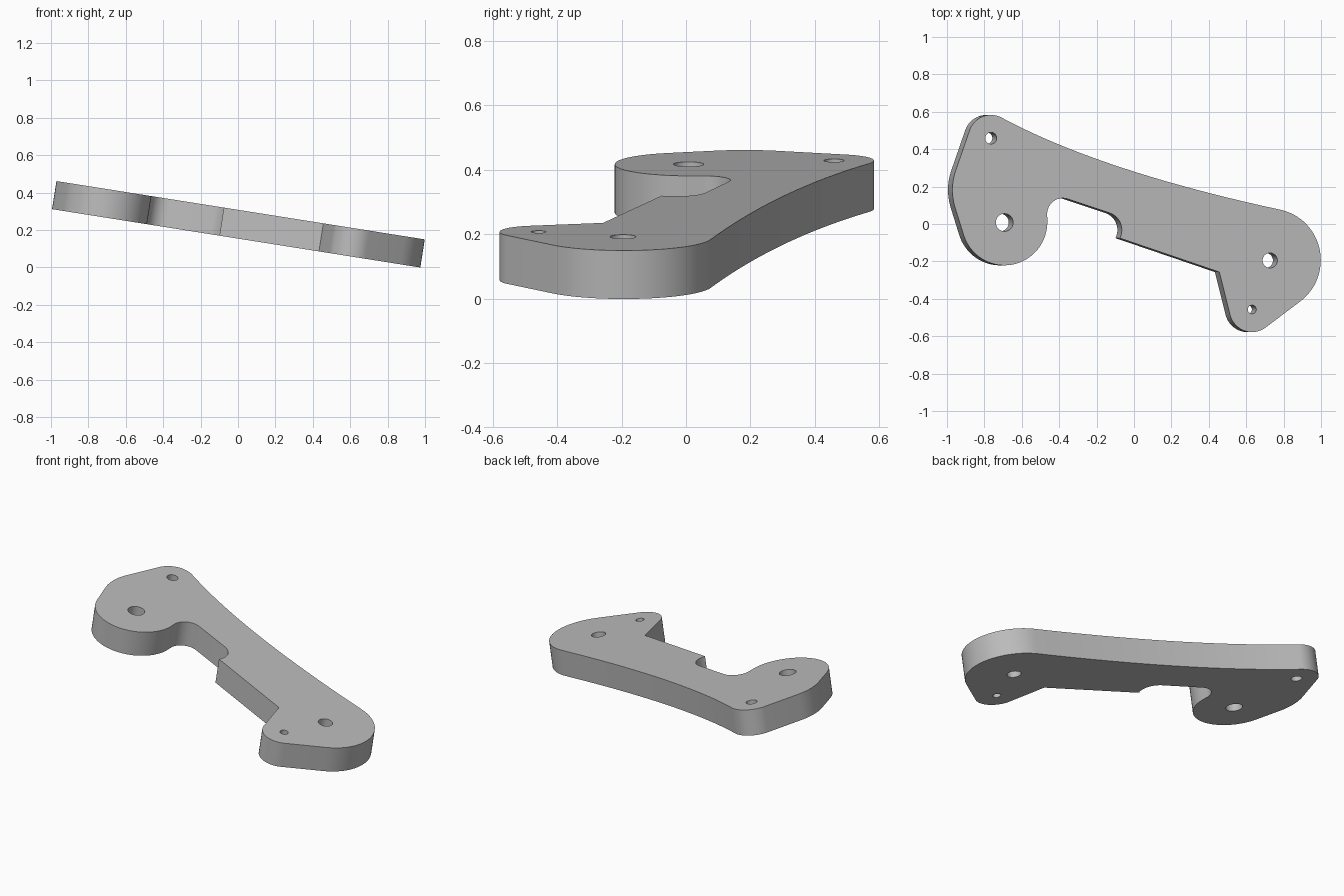
import bpy, bmesh
from math import radians, cos, sin, ceil
from mathutils import Vector

if "Cube" in bpy.data.objects:
    bpy.data.objects.remove(bpy.data.objects["Cube"])

THICKNESS = 0.152
TILT = radians(9)


def arc(x, y, r, start, end):
    """Points on a circular arc between two angles in degrees."""
    n = max(4, ceil(abs(end - start) / 5))
    angles = [radians(start + (end - start) * i / n) for i in range(n + 1)]
    return [Vector((x + r * cos(a), y + r * sin(a))) for a in angles]


def sweep(a, b, c, n=20):
    """Inner points of a quadratic curve from a to c, pulled towards b."""
    ts = [i / n for i in range(1, n)]
    return [a * (1 - t) ** 2 + b * 2 * t * (1 - t) + c * t * t for t in ts]


# Outline, clockwise from the rear right corner
rear_corner = arc(-0.786, 0.46, 0.123, 162, 62)
left_lobe = arc(0.724, -0.193, 0.275, 78, -53)
back_edge = sweep(rear_corner[-1], Vector((-0.191, 0.283)), left_lobe[0])
front_corner = arc(0.627, -0.455, 0.123, -53, -166)
inner_corner = [Vector((0.45, -0.257))]
notch = arc(-0.174, -0.032, 0.096, -27, 71.6) + arc(-0.397, 0.053, 0.085, 71.6, 180)
right_lobe = arc(-0.713, 0.011, 0.232, 0, -163) + arc(-0.683, 0.182, 0.312, 197, 162)
outline = rear_corner + back_edge + left_lobe + front_corner + inner_corner + notch + right_lobe

# Bolt holes: x, y, radius
holes = [(-0.713, 0.008, 0.047), (-0.786, 0.459, 0.031),
         (0.724, -0.195, 0.04), (0.627, -0.457, 0.023)]
loops = [outline] + [arc(x, y, r, 0, 360)[:-1] for x, y, r in holes]

# Filled, extruded profile
curve = bpy.data.curves.new("plate_profile", "CURVE")
curve.dimensions = "2D"
curve.fill_mode = "BOTH"
curve.extrude = THICKNESS / 2
for points in loops:
    spline = curve.splines.new("POLY")
    spline.points.add(len(points) - 1)
    for point, p in zip(spline.points, points):
        point.co = (p.x, p.y, 0, 1)
    spline.use_cyclic_u = True
profile = bpy.data.objects.new("plate_profile", curve)
bpy.context.collection.objects.link(profile)
bpy.context.view_layer.update()
depsgraph = bpy.context.evaluated_depsgraph_get()
mesh = bpy.data.meshes.new_from_object(profile.evaluated_get(depsgraph))
bpy.data.objects.remove(profile)

# Weld the caps to the walls
bm = bmesh.new()
bm.from_mesh(mesh)
bmesh.ops.remove_doubles(bm, verts=bm.verts, dist=0.0001)
bmesh.ops.recalc_face_normals(bm, faces=bm.faces)
bm.to_mesh(mesh)
bm.free()

# Single grey finish
grey = bpy.data.materials.new("plain_grey")
grey.use_nodes = True
color = (0.5, 0.5, 0.5, 1)
grey.diffuse_color = color
grey.node_tree.nodes["Principled BSDF"].inputs["Base Color"].default_value = color
mesh.materials.clear()
mesh.materials.append(grey)

# Tilted bracket plate
plate = bpy.data.objects.new("bracket_plate", mesh)
bpy.context.collection.objects.link(plate)
plate.rotation_euler.y = TILT
bpy.context.view_layer.update()
plate.location.z = -min((plate.matrix_world @ v.co).z for v in mesh.vertices)
bpy.ops.object.select_all(action="DESELECT")
plate.select_set(True)
bpy.context.view_layer.objects.active = plate
bpy.ops.object.shade_smooth_by_angle(angle=radians(30))
